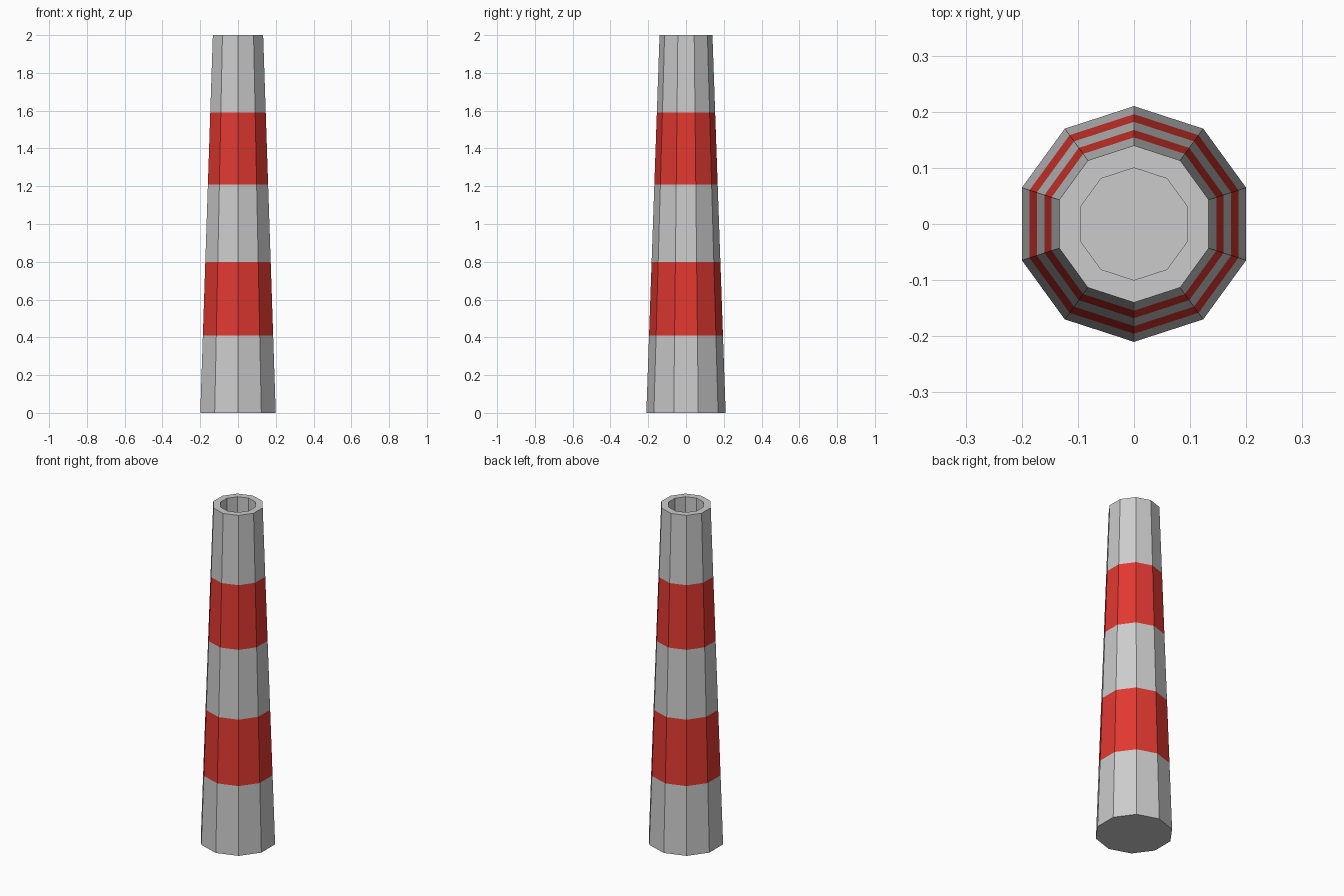
import bpy, bmesh
from math import pi, cos, sin

if "Cube" in bpy.data.objects:
    bpy.data.objects.remove(bpy.data.objects["Cube"])

SIDES = 10
HEIGHT = 2.0
R_BASE, R_TOP, R_HOLE = 0.21, 0.14, 0.10
HOLE_DEPTH = 0.3

red = bpy.data.materials.new("red_paint")
red.diffuse_color = (0.75, 0.04, 0.03, 1)
red.use_nodes = True
red.node_tree.nodes["Principled BSDF"].inputs["Base Color"].default_value = red.diffuse_color


def outer(z):
    """Point (radius, z) on the tapered outer wall."""
    return (R_BASE + (R_TOP - R_BASE) * z / HEIGHT, z)


def lathe(name, profile, cap_start=False, cap_end=False, material=None):
    """Ten-sided shell from (radius, z) points, listed outside going up."""
    bm = bmesh.new()
    rings = []
    for r, z in profile:
        angles = [pi / 2 + 2 * pi * i / SIDES for i in range(SIDES)]
        rings.append([bm.verts.new((r * cos(a), r * sin(a), z)) for a in angles])
    for low, high in zip(rings, rings[1:]):
        for i in range(SIDES):
            j = (i + 1) % SIDES
            bm.faces.new((low[i], low[j], high[j], high[i]))
    if cap_start:
        bm.faces.new(rings[0][::-1])
    if cap_end:
        bm.faces.new(rings[-1])
    mesh = bpy.data.meshes.new(name)
    bm.to_mesh(mesh)
    bm.free()
    obj = bpy.data.objects.new(name, mesh)
    bpy.context.collection.objects.link(obj)
    if material:
        mesh.materials.append(material)
    return obj


# Base section with closed underside
lathe("base_section", [outer(0), outer(0.41)], cap_start=True)

# Painted bands and the plain section between them
lathe("lower_red_band", [outer(0.41), outer(0.80)], material=red)
lathe("middle_section", [outer(0.80), outer(1.21)])
lathe("upper_red_band", [outer(1.21), outer(1.59)], material=red)

# Top section with flat rim and straight flue opening
lathe("top_section", [outer(1.59), outer(HEIGHT), (R_HOLE, HEIGHT),
                      (R_HOLE, HEIGHT - HOLE_DEPTH)], cap_end=True)
